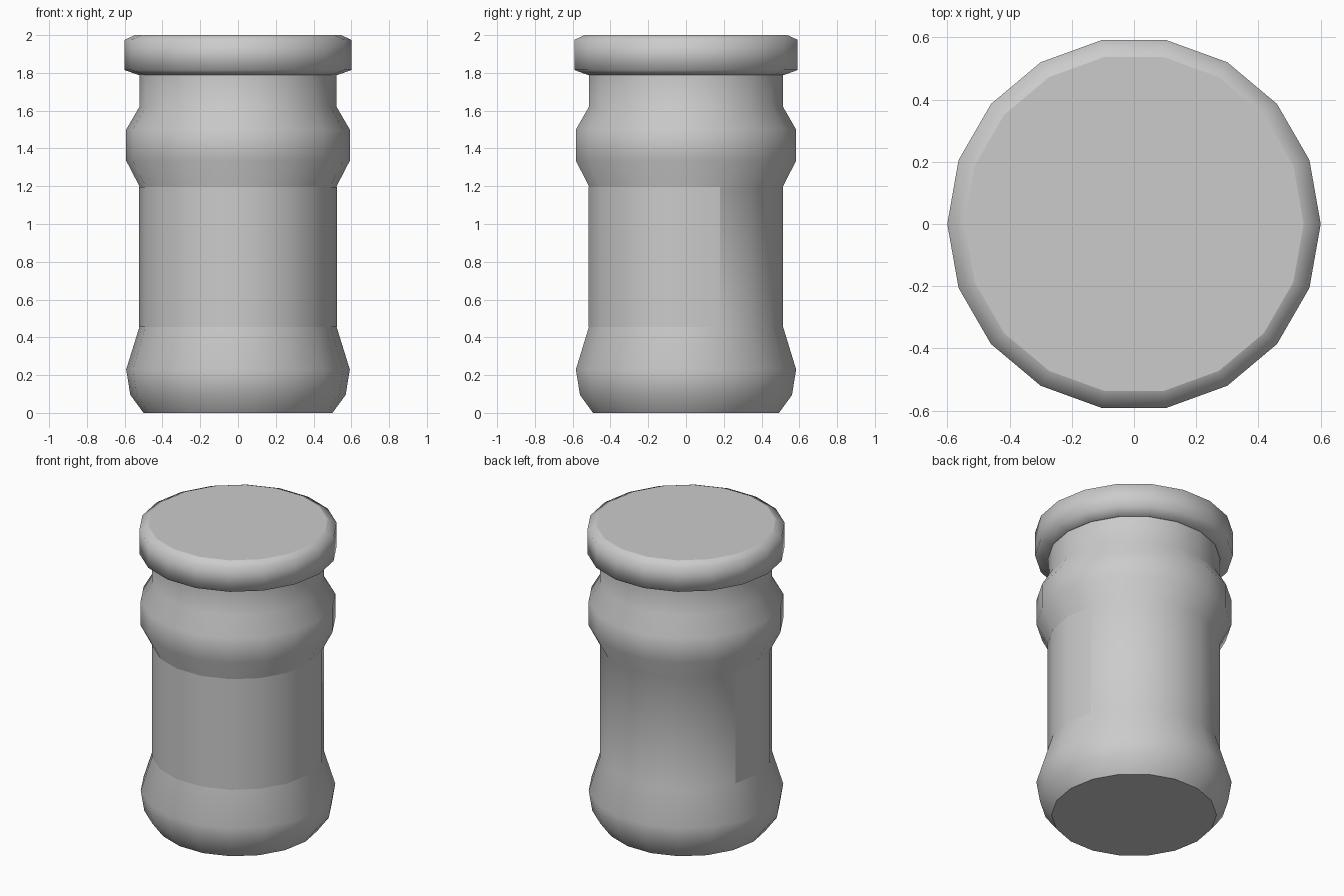
import bpy, bmesh, math

if "Cube" in bpy.data.objects:
    bpy.data.objects.remove(bpy.data.objects["Cube"])

SIDES = 18


def lathe(name, profile, first=0, segments=SIDES):
    """Revolve (radius, z) points; a full turn gets flat end caps."""
    closed = segments == SIDES
    bm = bmesh.new()
    count = segments if closed else segments + 1
    rings = []
    for r, z in profile:
        ring = []
        for i in range(count):
            a = math.tau * (first + i) / SIDES
            ring.append(bm.verts.new((r * math.cos(a), r * math.sin(a), z)))
        rings.append(ring)
    for low, high in zip(rings, rings[1:]):
        for i in range(segments):
            j = (i + 1) % count
            bm.faces.new((low[i], low[j], high[j], high[i])).smooth = True
    if closed:
        bm.faces.new(rings[0][::-1])
        bm.faces.new(rings[-1])
    mesh = bpy.data.meshes.new(name)
    bm.to_mesh(mesh)
    bm.free()
    obj = bpy.data.objects.new(name, mesh)
    bpy.context.collection.objects.link(obj)
    return obj


# Jar body with bulging base and shoulder
lathe("jar_body", [(0.50, 0), (0.57, 0.095), (0.592, 0.23), (0.522, 0.455),
                   (0.522, 1.20), (0.592, 1.335), (0.592, 1.50),
                   (0.522, 1.62), (0.522, 1.80)])

# Wrap-around label: 220 degrees across the front
lathe("label", [(0.524, 0.455), (0.524, 1.195)], first=8, segments=11)

# Lid with bevelled rim
lathe("lid", [(0.53, 1.79), (0.60, 1.815), (0.60, 1.975), (0.545, 2.0)])
